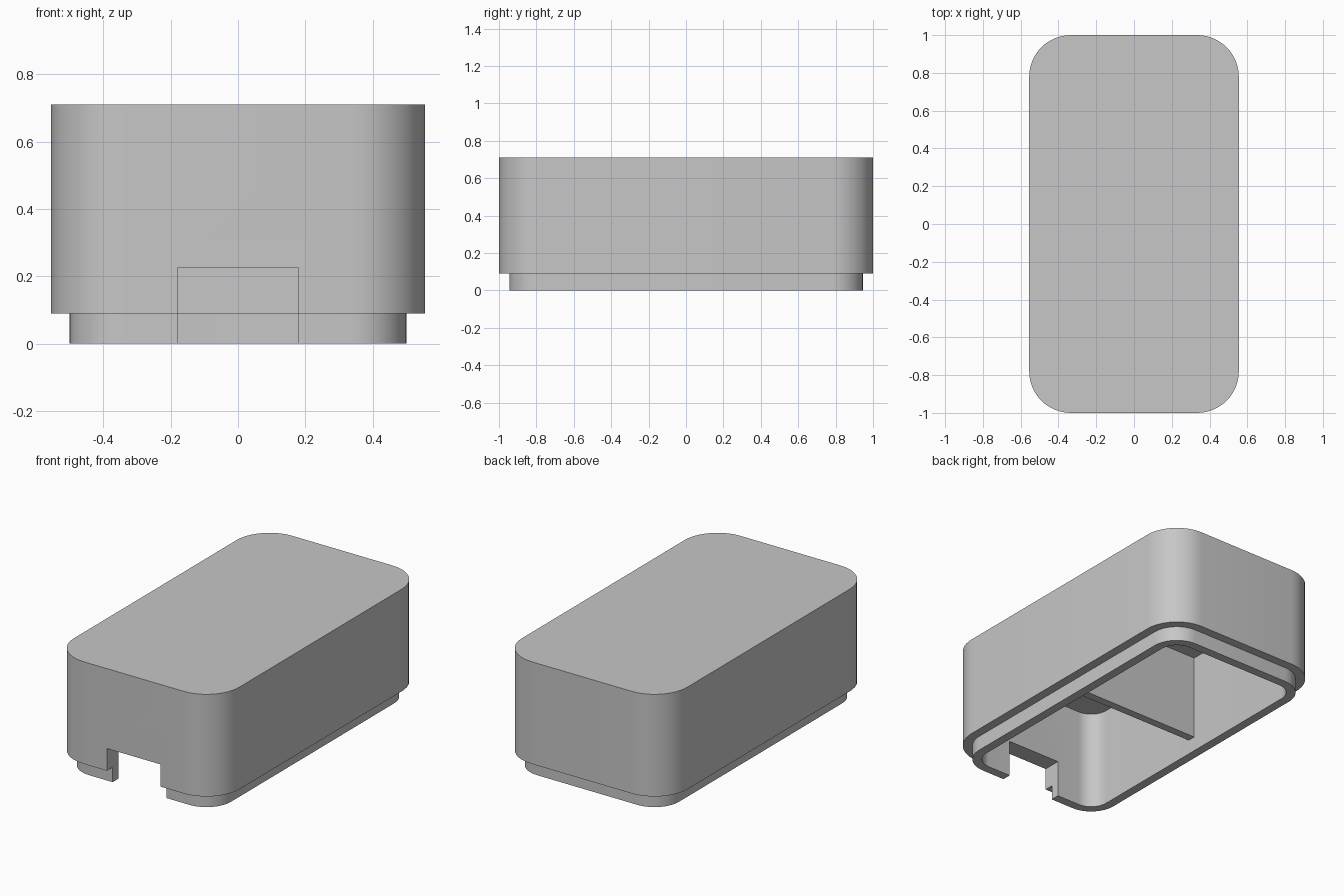
import bpy
import bmesh
from math import cos, sin, pi, radians

cube = bpy.data.objects.get("Cube")
if cube:
    bpy.data.objects.remove(cube, do_unlink=True)

HALF_X, HALF_Y, HEIGHT, RADIUS = 0.555, 1.0, 0.71, 0.22
STEP = 0.055          # inset of the lip from the outer wall
WALL = 2 * STEP       # full wall thickness
LIP = 0.09            # lip height
CEILING = HEIGHT - WALL + 0.01
SEGMENTS = 12         # per corner

# Plain grey plastic
grey = bpy.data.materials.new("grey_plastic")
grey.use_nodes = True
colour = (0.57, 0.57, 0.57, 1)
grey.diffuse_color = colour
grey.node_tree.nodes["Principled BSDF"].inputs["Base Color"].default_value = colour


def add_object(name, bm):
    bmesh.ops.recalc_face_normals(bm, faces=bm.faces)
    mesh = bpy.data.meshes.new(name)
    bm.to_mesh(mesh)
    bm.free()
    mesh.materials.append(grey)
    obj = bpy.data.objects.new(name, mesh)
    bpy.context.collection.objects.link(obj)
    return obj


def add_box(name, low, high):
    bm = bmesh.new()
    bmesh.ops.create_cube(bm, size=1)
    for v in bm.verts:
        v.co = [(a + b) / 2 + c * (b - a) for a, b, c in zip(low, high, v.co)]
    return add_object(name, bm)


def rounded_ring(bm, inset, z):
    """Rounded rectangle of vertices, inset from the outer wall."""
    r = RADIUS - inset
    ring = []
    for corner, (sx, sy) in enumerate([(1, 1), (-1, 1), (-1, -1), (1, -1)]):
        for i in range(SEGMENTS + 1):
            a = pi / 2 * (corner + i / SEGMENTS)
            ring.append(bm.verts.new((sx * (HALF_X - RADIUS) + r * cos(a),
                                      sy * (HALF_Y - RADIUS) + r * sin(a), z)))
    return ring


# Hollow shell: from the top, down the outside, round the lip, up to the ceiling
bm = bmesh.new()
rings = [rounded_ring(bm, inset, z) for inset, z in (
    (0, HEIGHT), (0, LIP), (STEP, LIP), (STEP, 0), (WALL, 0), (WALL, CEILING))]
for upper, lower in zip(rings, rings[1:]):
    n = len(upper)
    for i in range(n):
        j = (i + 1) % n
        bm.faces.new((upper[i], upper[j], lower[j], lower[i]))
bm.faces.new(rings[0])
bm.faces.new(rings[-1])
shell = add_object("case_shell", bm)

# Slot through the front wall, open at the bottom
cutter = add_box("slot_cutter", (-0.18, -1.2, -0.2), (0.18, -0.8, 0.225))
cutter.hide_render = True
cut = shell.modifiers.new("front_slot", 'BOOLEAN')
cut.operation = 'DIFFERENCE'
cut.solver = 'EXACT'
cut.object = cutter
bpy.ops.object.select_all(action='DESELECT')
bpy.context.view_layer.objects.active = shell
shell.select_set(True)
bpy.ops.object.modifier_apply(modifier=cut.name)
bpy.data.objects.remove(cutter, do_unlink=True)
bpy.ops.object.shade_smooth_by_angle(angle=radians(30))

# Divider across the inside, its ends and top sunk into the shell
side = HALF_X - WALL + 0.02
add_box("inner_divider", (-side, -0.045, LIP), (side, 0.005, CEILING + 0.02))
